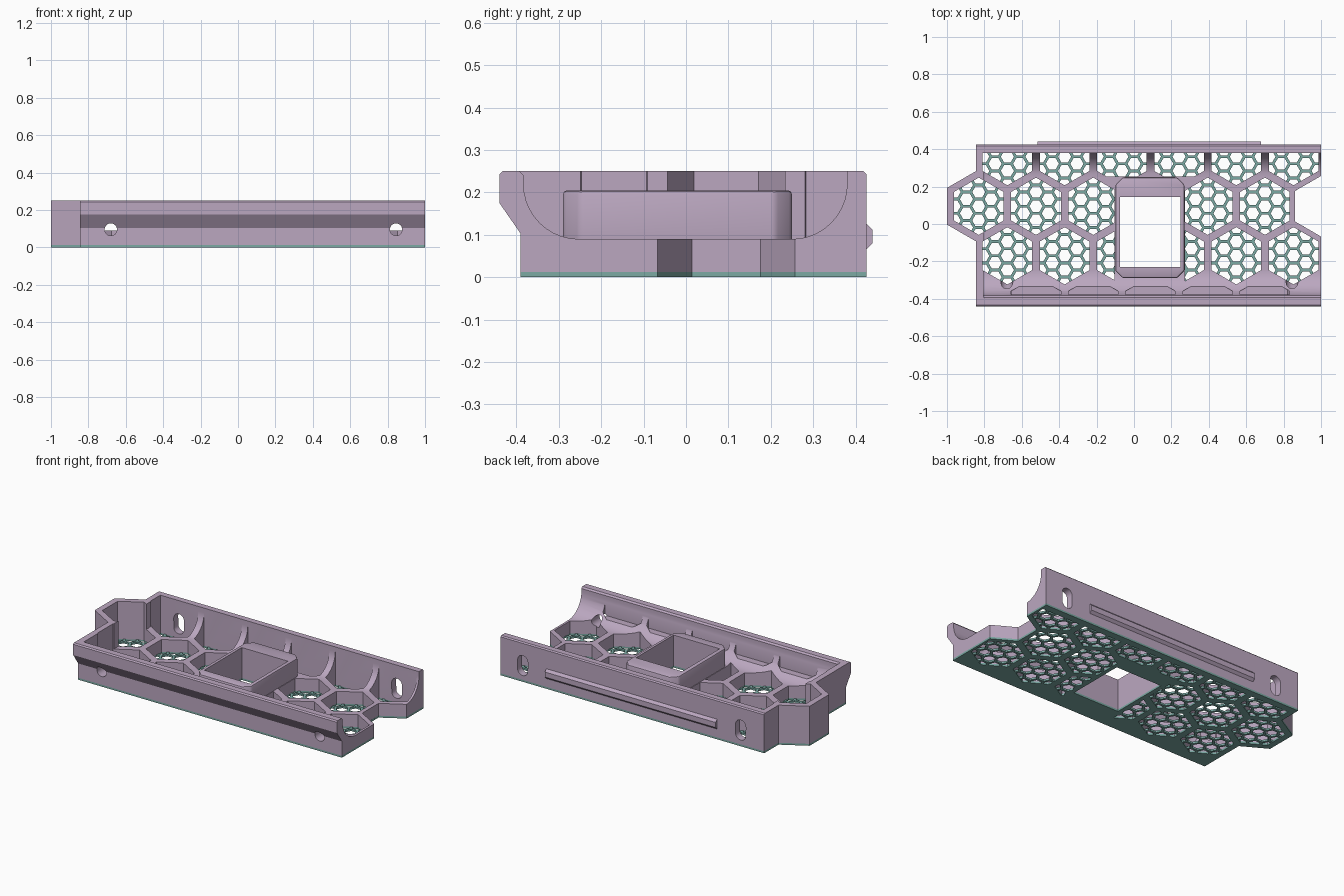
import bpy, bmesh, math

if "Cube" in bpy.data.objects:
    bpy.data.objects.remove(bpy.data.objects["Cube"])

PITCH = 0.306          # spacing of the large hexagon cells
CELL_R = 0.153         # corner radius of a large cell
MESH_PITCH = 0.076     # spacing of the fine honeycomb
BASE_Z, FLOOR_Z, TOP_Z = 0.012, 0.09, 0.25
OX, OY = -0.83, 0.095  # first cell centre


def material(name, rgb):
    m = bpy.data.materials.new(name)
    m.diffuse_color = (*rgb, 1)
    m.use_nodes = True
    m.node_tree.nodes["Principled BSDF"].inputs["Base Color"].default_value = m.diffuse_color
    return m


LILAC = material("lilac", (0.50, 0.39, 0.53))
TEAL = material("teal", (0.20, 0.40, 0.37))


def prism(name, polys, axis, lo, hi, mat=None):
    """Extrude closed polygons along an axis: z takes (x, y), y takes (x, z), x takes (y, z)."""
    place = {"z": lambda a, b, h: (a, b, h), "y": lambda a, b, h: (a, h, b),
             "x": lambda a, b, h: (h, a, b)}[axis]
    bm = bmesh.new()
    for p in polys:
        low = [bm.verts.new(place(a, b, lo)) for a, b in p]
        high = [bm.verts.new(place(a, b, hi)) for a, b in p]
        bm.faces.new(low)
        bm.faces.new(high)
        for i in range(len(p)):
            j = (i + 1) % len(p)
            bm.faces.new((low[i], low[j], high[j], high[i]))
    bmesh.ops.recalc_face_normals(bm, faces=bm.faces)
    me = bpy.data.meshes.new(name)
    bm.to_mesh(me)
    bm.free()
    ob = bpy.data.objects.new(name, me)
    bpy.context.collection.objects.link(ob)
    if mat:
        me.materials.append(mat)
    return ob


def boolean(ob, tool, op="DIFFERENCE", keep=False):
    bpy.context.view_layer.objects.active = ob
    m = ob.modifiers.new("cut", "BOOLEAN")
    m.object, m.operation, m.solver = tool, op, "EXACT"
    bpy.ops.object.modifier_apply(modifier=m.name)
    if not keep:
        bpy.data.objects.remove(tool)


def hexagon(cx, cy, r, turn=math.pi / 2):
    return [(cx + r * math.cos(turn + i * math.pi / 3),
             cy + r * math.sin(turn + i * math.pi / 3)) for i in range(6)]


def clip(poly, a, b, c):
    """Keep the part of a convex polygon where a*x + b*y <= c."""
    out = []
    for p, q in zip(poly, poly[1:] + poly[:1]):
        dp, dq = a * p[0] + b * p[1] - c, a * q[0] + b * q[1] - c
        if dp <= 0:
            out.append(p)
        if dp * dq < 0:
            t = dp / (dp - dq)
            out.append((p[0] + t * (q[0] - p[0]), p[1] + t * (q[1] - p[1])))
    return out


def clip_to(poly, frame):
    """Intersect with a convex anticlockwise polygon."""
    for (x0, y0), (x1, y1) in zip(frame, frame[1:] + frame[:1]):
        if poly:
            poly = clip(poly, y1 - y0, x0 - x1, (y1 - y0) * x0 - (x1 - x0) * y0)
    return poly


def area(p):
    return 0.5 * sum(a[0] * b[1] - b[0] * a[1] for a, b in zip(p, p[1:] + p[:1])) if len(p) > 2 else 0


# Large cell outlines, kept clear of the centre sleeve and the back wall
cells, centres = [], []
for row in (-1, 0, 1):
    for k in range(6):
        cx = OX + PITCH * (k + (0.5 if row else 0))
        cy = OY + row * PITCH * 0.866
        if row == 0 and k == 3:
            continue
        p = clip(hexagon(cx, cy, CELL_R), 0, 1, 0.38)
        if row < 1 and -0.3 < cx < 0:
            p = clip(p, 1, 0, -0.103)
        elif row < 1 and 0.2 < cx < 0.45:
            p = clip(p, -1, 0, -0.273)
        elif row == 1:
            p = clip(p, 0, -1, -0.2) if abs(cx - 0.085) > 0.2 else clip(p, 0, -1, -0.253)
        cells.append(p)
        centres.append((cx, cy))

# Fine honeycomb openings inside every large cell
holes = []
for p, (cx, cy) in zip(cells, centres):
    for i in range(-3, 4):
        for j in range(-3, 4):
            h = hexagon(cx + i * MESH_PITCH * 0.866, cy + (j + 0.5 * (i % 2)) * MESH_PITCH,
                        (MESH_PITCH - 0.015) / 1.732, 0)
            h = clip_to(h, p)
            if area(h) > 0.0003:
                holes.append(h)

# Base grille
outline = [(-0.845, -0.39), (1, -0.39), (1, -0.067), (0.86, 0.014), (0.86, 0.176), (1, 0.257),
           (1, 0.425), (-0.845, 0.425), (-0.845, 0.2826), (-1, 0.193), (-1, -0.003), (-0.845, -0.0926)]
window = [(-0.075, -0.23), (0.248, -0.23), (0.248, 0.145), (-0.075, 0.145)]
grille = prism("base_grille", [outline], "z", 0, BASE_Z, TEAL)
boolean(grille, prism("cutter", holes + [window], "z", -0.1, 0.1))

# Tray body: overhanging front profile plus hexagonal end bump
profile = [(-0.39, BASE_Z), (0.425, BASE_Z), (0.425, 0.243), (0.418, TOP_Z), (-0.432, TOP_Z),
           (-0.44, 0.243), (-0.44, 0.175), (-0.39, 0.103)]
tray = prism("tray_body", [profile], "x", -0.845, 1, LILAC)
boolean(tray, prism("bump", [hexagon(OX, OY, 0.1963)], "z", BASE_Z, TOP_Z), "UNION")

# Hollow with coved long sides, open at the right end
R, N = 0.13, 10
cove = [(-0.392, 0.3), (-0.392, TOP_Z), (-0.383, 0.24)]
cove += [(-0.253 - R * math.cos(i * math.pi / 2 / N), 0.22 - R * math.sin(i * math.pi / 2 / N)) for i in range(N + 1)]
cove += [(0.25 + R * math.sin(i * math.pi / 2 / N), 0.22 - R * math.cos(i * math.pi / 2 / N)) for i in range(N + 1)]
cove += [(0.38, 0.3)]
boolean(tray, prism("cutter", [cove], "x", -0.805, 1.1))

# Cells, front scallops, end notch and window
boolean(tray, prism("cutter", cells + [window], "z", -0.1, 0.4))
scallops = [clip(hexagon(OX + PITCH * k, OY - 2 * PITCH * 0.866, CELL_R), 0, -1, 0.378) for k in range(1, 6)]
boolean(tray, prism("cutter", scallops, "z", 0.118, 0.4))
boolean(tray, prism("cutter", [hexagon(1.0, OY, 0.162)], "z", -0.1, 0.4))

# Round screw holes in front, tall slots behind
for x in (-0.68, 0.845):
    ring = [(x + 0.033 * math.cos(i * math.pi / 12), 0.096 + 0.033 * math.sin(i * math.pi / 12)) for i in range(24)]
    boolean(tray, prism("cutter", [ring], "y", -0.5, -0.2))
    slot = [(x + 0.036 * math.cos(i * math.pi / 12), (0.13 if i <= 12 else 0.075) + 0.036 * math.sin(i * math.pi / 12))
            for i in range(24)]
    boolean(tray, prism("cutter", [slot], "y", 0.3, 0.5))

# Centre sleeve with chamfered corners
sleeve = prism("centre_sleeve", [[(-0.06, -0.29), (0.23, -0.29), (0.27, -0.25), (0.27, 0.21), (0.23, 0.25),
                                  (-0.06, 0.25), (-0.1, 0.21), (-0.1, -0.25)]], "z", BASE_Z + 0.001, 0.205, LILAC)
bpy.context.view_layer.objects.active = sleeve
bev = sleeve.modifiers.new("soft_edges", "BEVEL")
bev.width, bev.segments = 0.01, 2
bpy.ops.object.modifier_apply(modifier=bev.name)
boolean(sleeve, prism("cutter", [window], "z", -0.1, 0.4))

# Latch ridge on the back wall
ridge = prism("back_ridge", [[(0.42, 0.065), (0.425, 0.065), (0.44, 0.08), (0.44, 0.112), (0.425, 0.127), (0.42, 0.127)]],
              "x", -0.515, 0.68, LILAC)

for ob in (grille, tray, sleeve, ridge):
    bpy.ops.object.select_all(action="DESELECT")
    ob.select_set(True)
    bpy.context.view_layer.objects.active = ob
    bpy.ops.object.shade_smooth_by_angle(angle=math.radians(25))
